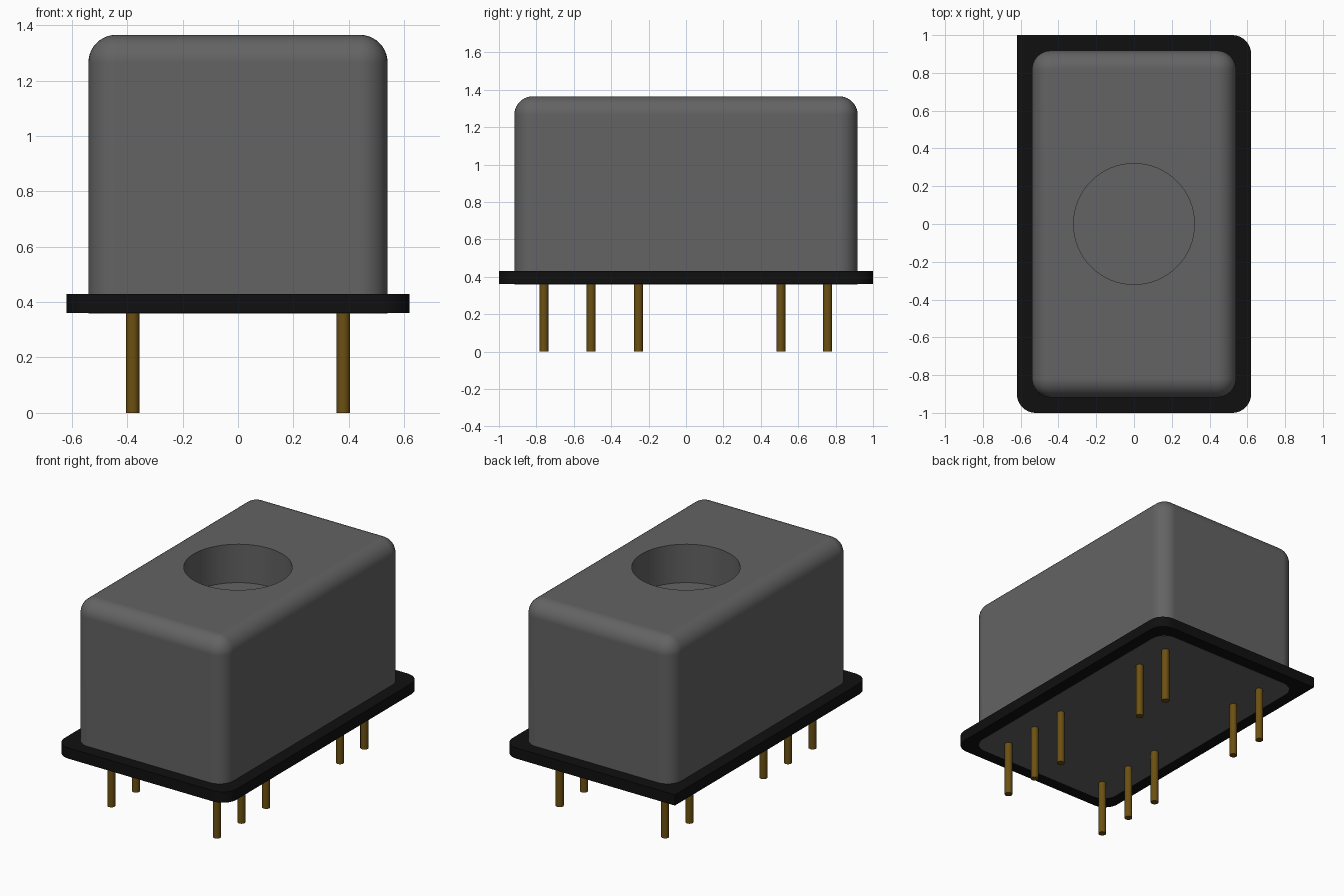
import bpy, bmesh, math

old = bpy.data.objects.get("Cube")
if old:
    bpy.data.objects.remove(old, do_unlink=True)


def material(name, rgb):
    m = bpy.data.materials.new(name)
    m.use_nodes = True
    m.diffuse_color = (*rgb, 1)
    m.node_tree.nodes["Principled BSDF"].inputs["Base Color"].default_value = (*rgb, 1)
    return m


GREY = material("case grey", (0.125, 0.125, 0.125))
BLACK = material("base black", (0.005, 0.005, 0.005))
GOLD = material("pin gold", (0.15, 0.08, 0.006))

BASE_Z, BASE_TOP, TOP_Z = 0.36, 0.43, 1.365


def finish(bm, name, mat):
    bmesh.ops.recalc_face_normals(bm, faces=bm.faces)
    me = bpy.data.meshes.new(name)
    bm.to_mesh(me)
    bm.free()
    me.materials.append(mat)
    ob = bpy.data.objects.new(name, me)
    bpy.context.collection.objects.link(ob)
    return ob


def smooth(ob):
    bpy.ops.object.select_all(action='DESELECT')
    ob.select_set(True)
    bpy.context.view_layer.objects.active = ob
    bpy.ops.object.shade_smooth_by_angle(angle=math.radians(35))


def rounded_box(name, hx, hy, z0, z1, radius, rounded, mat):
    """Box whose edges are rounded where the test rounded(a, b) holds."""
    bm = bmesh.new()
    bmesh.ops.create_cube(bm, size=2)
    for v in bm.verts:
        v.co = (v.co.x * hx, v.co.y * hy, z1 if v.co.z > 0 else z0)
    edges = [e for e in bm.edges if rounded(e.verts[0].co, e.verts[1].co)]
    bmesh.ops.bevel(bm, geom=edges, offset=radius, offset_type='OFFSET',
                    segments=10, profile=0.5, affect='EDGES')
    return finish(bm, name, mat)


def cylinder(name, x, y, z0, z1, r, sides, mat):
    bm = bmesh.new()
    bmesh.ops.create_cone(bm, cap_ends=True, segments=sides,
                          radius1=r, radius2=r, depth=z1 - z0)
    bmesh.ops.translate(bm, verts=bm.verts, vec=(x, y, (z0 + z1) / 2))
    return finish(bm, name, mat)


# Base plate: three rounded corners, one square corner marks pin one
base = rounded_box(
    "base_plate", 0.62, 1.0, BASE_Z, BASE_TOP, 0.1,
    lambda a, b: abs(a.z - b.z) > 0.01 and not (a.x < 0 and a.y > 0), BLACK)
smooth(base)

# Case: rounded on every edge but the bottom ones, showing through underneath
case = rounded_box(
    "case", 0.54, 0.918, BASE_Z - 0.001, TOP_Z, 0.1,
    lambda a, b: max(a.z, b.z) > 1, GREY)

# Round recess in the top of the case
cutter = cylinder("recess_cutter", 0, 0, TOP_Z - 0.25, TOP_Z + 0.2, 0.32, 64, GREY)
cutter.hide_render = True
cut = case.modifiers.new("recess", 'BOOLEAN')
cut.operation = 'DIFFERENCE'
cut.solver = 'EXACT'
cut.object = cutter
bpy.context.view_layer.objects.active = case
bpy.ops.object.modifier_apply(modifier=cut.name)
bpy.data.objects.remove(cutter, do_unlink=True)
smooth(case)
weighted = case.modifiers.new("flat_face_normals", 'WEIGHTED_NORMAL')
weighted.keep_sharp = True

# Two rows of pins with a gap
for side, x in (("right", -0.38), ("left", 0.38)):
    for i, y in enumerate((-0.76, -0.507, -0.254, 0.507, 0.757)):
        smooth(cylinder(f"pin_{side}_{i + 1}", x, y, 0, BASE_Z + 0.01, 0.024, 24, GOLD))
